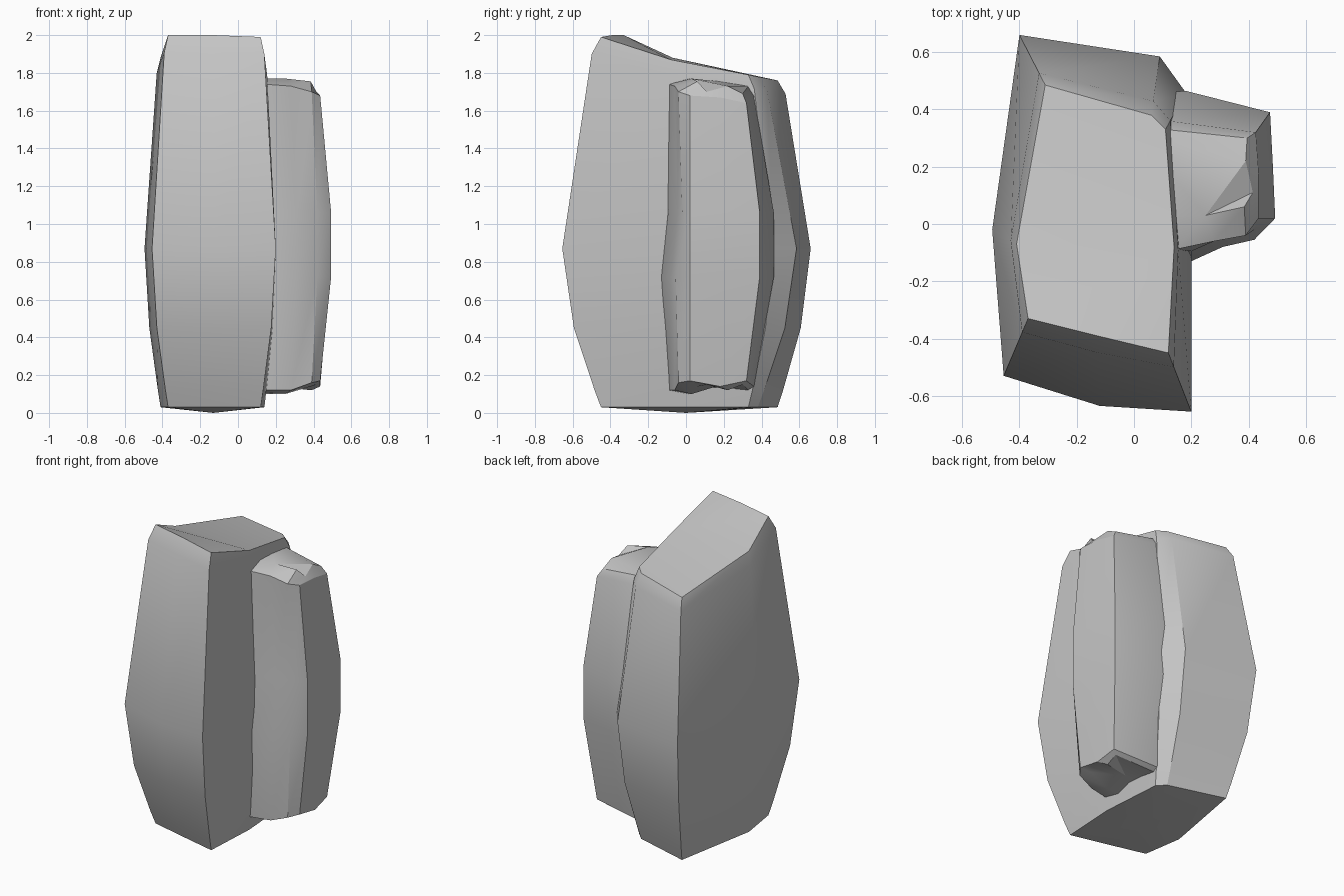
import bpy
import bmesh
from math import radians
from mathutils import Vector

cube = bpy.data.objects.get("Cube")
if cube:
    bpy.data.objects.remove(cube, do_unlink=True)

# One stone colour
stone = bpy.data.materials.new("stone grey")
stone.use_nodes = True
GREY = (0.55, 0.55, 0.55, 1)
stone.diffuse_color = GREY
stone.node_tree.nodes["Principled BSDF"].inputs["Base Color"].default_value = GREY


def lerp_ring(a, b, t, tz):
    """Blend two rings, with separate plan and height fractions."""
    return [Vector((p.x + (q.x - p.x) * t, p.y + (q.y - p.y) * t, p.z + (q.z - p.z) * tz))
            for p, q in zip(a, b)]


def at_height(ring, z):
    return [Vector((p[0], p[1], z)) for p in ring]


def loft(name, rings, top_faces, base_point):
    """Skin the rings from base to top; fan the base, close the top by index."""
    bm = bmesh.new()
    rows = [[bm.verts.new(p) for p in ring] for ring in rings]
    n = len(rows[0])
    for low, high in zip(rows, rows[1:]):
        for i in range(n):
            j = (i + 1) % n
            bm.faces.new((low[i], low[j], high[j], high[i]))
    for face in top_faces:
        bm.faces.new([rows[-1][i] for i in face])
    base = bm.verts.new(base_point)
    for i in range(n):
        bm.faces.new((rows[0][(i + 1) % n], rows[0][i], base))
    bmesh.ops.recalc_face_normals(bm, faces=bm.faces)
    mesh = bpy.data.meshes.new(name)
    bm.to_mesh(mesh)
    bm.free()
    mesh.materials.append(stone)
    obj = bpy.data.objects.new(name, mesh)
    bpy.context.collection.objects.link(obj)
    bpy.ops.object.select_all(action="DESELECT")
    obj.select_set(True)
    bpy.context.view_layer.objects.active = obj
    bpy.ops.object.shade_smooth_by_angle(angle=radians(28))
    return obj


# Main rock: wide waist, sloping top, slightly domed base
waist = at_height([(-.455, -.53), (-.12, -.635), (.2, -.655), (.2, -.12),
                   (.18, .46), (.09, .585), (-.4, .66), (-.495, -.02)], .87)
crown = [Vector(p) for p in (
    (-.37, -.33, 2), (-.13, -.39, 2), (.12, -.45, 1.99), (.14, -.08, 1.87),
    (.11, .33, 1.79), (.06, .38, 1.78), (-.31, .485, 1.76), (-.41, -.07, 1.88))]
foot = at_height(crown, .03)

loft("main_rock", [
    foot,
    lerp_ring(waist, foot, .83, .89),
    lerp_ring(waist, foot, .3, .5),
    waist,
    lerp_ring(waist, crown, .76, .92),
    crown,
], [(0, 1, 3, 7), (1, 2, 3), (7, 3, 4, 6), (4, 5, 6)], (-.13, 0, 0))

# Side slab: leans against the main rock, back points buried inside it
belly = [(.2, -.13), (.31, -.08), (.42, -.055), (.493, .02),
         (.485, .2), (.475, .39), (.18, .465), (0, .45), (0, -.1)]
shoulder = [(.14, -.09), (.28, -.06), (.39, -.04), (.435, .02),
            (.435, .18), (.425, .32), (.12, .36), (0, .34), (0, -.08)]
rim = [(.14, .02), (.25, .03), (.385, .06), (.415, .11),
       (.39, .22), (.395, .3), (.11, .33), (0, .32), (0, .02)]
# Uneven chipped edge heights along the shoulder and rim
shoulder_z = (1.74, 1.73, 1.7, 1.68, 1.67, 1.64, 1.68, 1.7, 1.74)
rim_z = (1.77, 1.77, 1.755, 1.7, 1.73, 1.69, 1.73, 1.74, 1.77)
upper = [Vector((*p, z)) for p, z in zip(shoulder, shoulder_z)]
top = [Vector((*p, z)) for p, z in zip(rim, rim_z)]
chips = (-.02, -.02, .02, .03, 0, .03, 0, 0, 0)
lower = [Vector((*p, .14 + c)) for p, c in zip(shoulder, chips)]
under = [Vector((*p, .12 + c)) for p, c in zip(rim, chips)]

waist_low = at_height(belly, .72)
waist_high = at_height(belly, 1.06)
for p in waist_high[:3]:
    p.y += .035

loft("side_slab", [under, lower, waist_low, waist_high, upper, top],
     [(0, 1, 8), (1, 2, 3), (1, 3, 4), (1, 4, 7, 8), (4, 5, 6), (4, 6, 7)],
     (.2, .16, .14))
